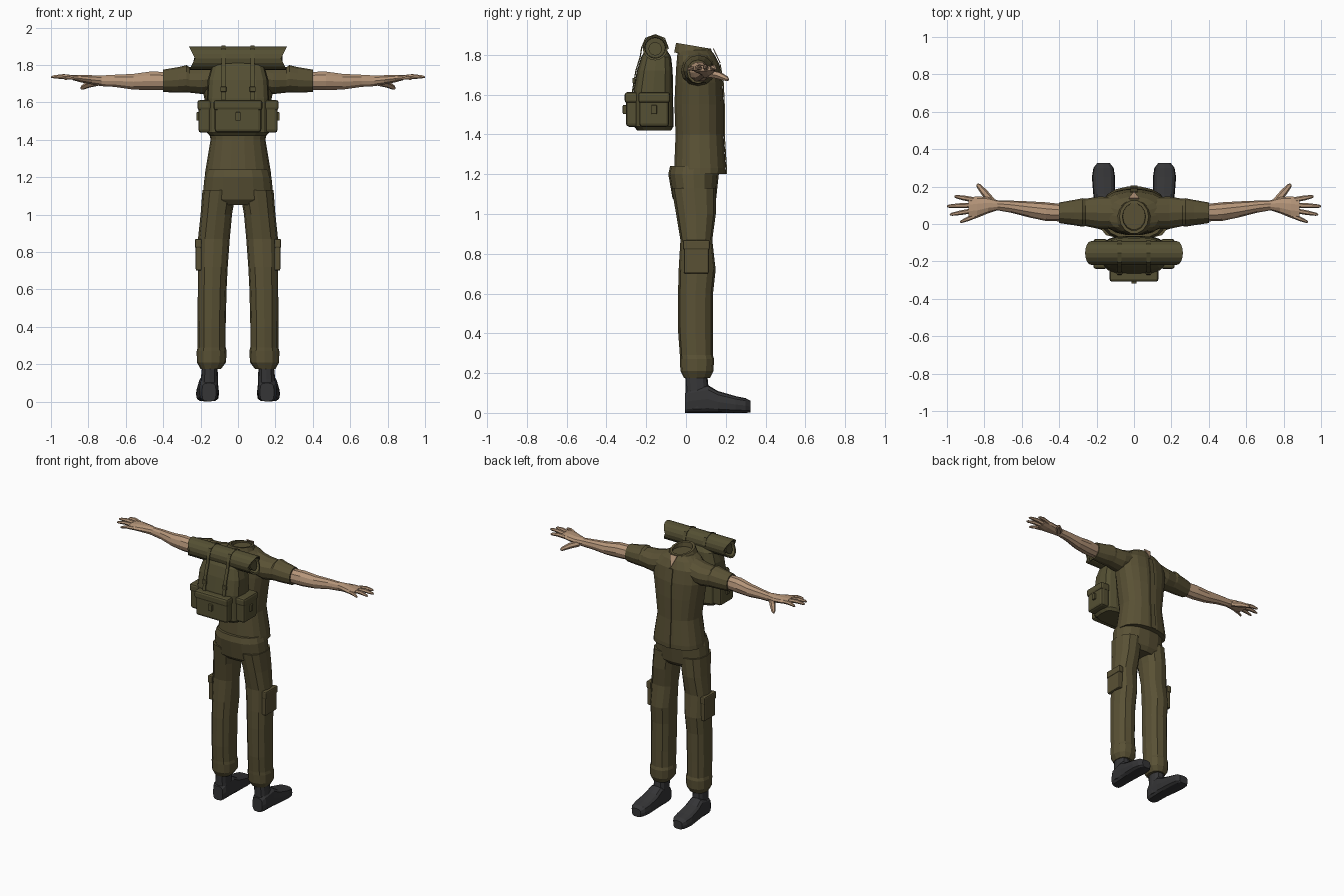
import bpy
import bmesh
from math import sin, cos, pi, copysign
from mathutils import Vector

default_cube = bpy.data.objects.get("Cube")
if default_cube:
    bpy.data.objects.remove(default_cube, do_unlink=True)


def make_material(name, red, green, blue):
    material = bpy.data.materials.new(name)
    material.use_nodes = True
    colour = (red, green, blue, 1)
    material.diffuse_color = colour
    shader = material.node_tree.nodes["Principled BSDF"]
    shader.inputs["Base Color"].default_value = colour
    shader.inputs["Roughness"].default_value = 0.9
    return material


cloth = make_material("olive cloth", .1, .082, .035)
canvas = make_material("olive canvas", .09, .079, .033)
skin = make_material("skin", .46, .3, .19)
leather = make_material("black leather", .035, .035, .037)


def finish(name, bm, material, mirror=False, thickness=0):
    """Turn a bmesh into a flat-shaded object, optionally mirrored and thickened."""
    bmesh.ops.recalc_face_normals(bm, faces=bm.faces)
    mesh = bpy.data.meshes.new(name)
    bm.to_mesh(mesh)
    bm.free()
    mesh.materials.append(material)
    obj = bpy.data.objects.new(name, mesh)
    bpy.context.collection.objects.link(obj)
    if thickness:
        solid = obj.modifiers.new("thickness", "SOLIDIFY")
        solid.thickness = thickness
        solid.offset = 0
    if mirror:
        obj.modifiers.new("other side", "MIRROR")
    return obj


def loft(name, axis, rows, material, sides=14, power=1.0, mirror=False, adjust=None):
    """Skin rounded sections; each row is position, centre a, centre b, radius a, radius b."""
    bm = bmesh.new()
    rings = []
    for t, a, b, radius_a, radius_b in rows:
        ring = []
        for i in range(sides):
            c, s = cos(2 * pi * i / sides), sin(2 * pi * i / sides)
            u = a + radius_a * copysign(abs(c) ** power, c)
            v = b + radius_b * copysign(abs(s) ** power, s)
            point = Vector({"x": (t, u, v), "y": (u, t, v), "z": (u, v, t)}[axis])
            if adjust:
                adjust(point)
            ring.append(bm.verts.new(point))
        rings.append(ring)
    for lower, upper in zip(rings, rings[1:]):
        for i in range(sides):
            j = (i + 1) % sides
            bm.faces.new((lower[i], lower[j], upper[j], upper[i]))
    bm.faces.new(rings[0])
    bm.faces.new(rings[-1])
    return finish(name, bm, material, mirror)


def box(name, centre, size, material, bevel=.01, mirror=False):
    bm = bmesh.new()
    bmesh.ops.create_cube(bm, size=1)
    for vert in bm.verts:
        vert.co = Vector(c + p * s for c, p, s in zip(centre, vert.co, size))
    bmesh.ops.bevel(bm, geom=bm.edges[:], offset=bevel, segments=2,
                    profile=.5, affect="EDGES")
    return finish(name, bm, material, mirror)


def ribbon(name, x, width, path, material, mirror=False):
    """A flat band following a path of (y, z) points."""
    bm = bmesh.new()
    pairs = [[bm.verts.new((x + side * width / 2, y, z)) for side in (-1, 1)]
             for y, z in path]
    for (a, b), (c, d) in zip(pairs, pairs[1:]):
        bm.faces.new((a, b, d, c))
    return finish(name, bm, material, mirror, thickness=.006)


def digit(name, start, end, radius):
    """A tapered finger with a bent middle joint."""
    bm = bmesh.new()
    start, end = Vector(start), Vector(end)
    turn = (end - start).to_track_quat("Z", "Y")
    rings = []
    for t, scale in ((0, 1), (.5, .95), (.9, .65), (1, .3)):
        centre = start.lerp(end, t) + Vector((0, 0, .006 * sin(pi * t)))
        rings.append([bm.verts.new(centre + turn @ Vector(
            (cos(k * pi / 3), sin(k * pi / 3), 0)) * radius * scale) for k in range(6)])
    for lower, upper in zip(rings, rings[1:]):
        for k in range(6):
            j = (k + 1) % 6
            bm.faces.new((lower[k], lower[j], upper[j], upper[k]))
    bm.faces.new(rings[0])
    bm.faces.new(rings[-1])
    return finish(name, bm, skin, mirror=True)


# Boots
loft("boot_foot", "y", [
    (-.005, .155, .05, .038, .05), (.02, .157, .06, .05, .06),
    (.11, .158, .07, .053, .07), (.16, .16, .055, .058, .055),
    (.25, .163, .042, .062, .042), (.3, .163, .037, .054, .037),
    (.325, .163, .031, .034, .029)], leather, 12, .6, True)
loft("boot_shaft", "z", [
    (.02, .157, .058, .05, .06), (.12, .153, .056, .046, .058),
    (.21, .15, .05, .04, .055)], leather, 12, .8, True)

# Trousers
loft("trouser_leg", "z", [
    (.175, .145, .055, .055, .065), (.21, .142, .055, .078, .083),
    (.27, .141, .055, .08, .086), (.29, .141, .052, .075, .083),
    (.4, .141, .048, .075, .087), (.6, .138, .048, .077, .088),
    (.72, .135, .056, .08, .093), (.87, .129, .052, .085, .08),
    (1, .116, .05, .084, .1), (1.13, .1, .04, .09, .112)],
    cloth, 12, .85, True)
loft("trouser_hips", "z", [
    (1.05, 0, .045, .15, .085), (1.08, 0, .042, .191, .11),
    (1.2, 0, .038, .179, .127), (1.24, 0, .04, .165, .12)], cloth, 16, .85)
box("thigh_pocket", (.21, .052, .78), (.032, .125, .16), cloth, .008, True)
box("thigh_pocket_flap", (.212, .052, .845), (.036, .135, .05), cloth, .008, True)

# Shirt
loft("shirt_body", "z", [
    (1.2, 0, .07, .178, .13), (1.23, 0, .07, .175, .131),
    (1.4, 0, .068, .147, .122), (1.55, 0, .065, .168, .125),
    (1.66, 0, .065, .187, .12), (1.75, 0, .06, .185, .11),
    (1.8, 0, .05, .135, .095), (1.825, 0, .04, .085, .085)], cloth, 18, .85)
loft("shirt_sleeve", "x", [
    (.1, .06, 1.735, .085, .08), (.19, .06, 1.718, .086, .074),
    (.26, .062, 1.72, .073, .068), (.275, .062, 1.726, .076, .073),
    (.32, .061, 1.72, .068, .068), (.4, .06, 1.715, .055, .06)],
    cloth, 12, 1, True)
ribbon("shirt_placket", 0, .035, [
    (.202, 1.2), (.203, 1.23), (.192, 1.4), (.192, 1.55),
    (.187, 1.66), (.172, 1.75)], cloth)


# Collar, higher at the nape
def tilt_collar(point):
    point.z -= .17 * (point.y - .04)


loft("shirt_collar", "z", [
    (1.795, 0, .04, .105, .102), (1.845, 0, .038, .078, .09),
    (1.845, 0, .038, .062, .074), (1.8, 0, .04, .058, .068)],
    cloth, 14, adjust=tilt_collar)

# Bare skin in the open neck
bm = bmesh.new()
bm.faces.new([bm.verts.new(p) for p in
              ((-.028, .137, 1.832), (.028, .137, 1.832), (0, .172, 1.758))])
finish("open_neck", bm, skin, thickness=.005)

# Arms and hands
loft("forearm_and_palm", "x", [
    (.38, .06, 1.715, .046, .05), (.47, .066, 1.715, .05, .052),
    (.56, .078, 1.71, .043, .044), (.66, .093, 1.715, .032, .034),
    (.73, .1, 1.715, .027, .03), (.78, .1, 1.72, .043, .026),
    (.84, .09, 1.727, .058, .021), (.885, .086, 1.732, .054, .014)],
    skin, 10, 1, True)
for name, start, end, radius in (
        ("thumb", (.76, .12, 1.705), (.838, .213, 1.675), .02),
        ("index_finger", (.86, .13, 1.73), (.96, .148, 1.73), .014),
        ("middle_finger", (.87, .1, 1.732), (1, .095, 1.735), .014),
        ("ring_finger", (.87, .07, 1.732), (.985, .05, 1.732), .013),
        ("little_finger", (.85, .042, 1.728), (.93, .01, 1.725), .012)):
    digit(name, start, end, radius)

# Backpack
loft("pack_body", "z", [
    (1.42, 0, -.16, .15, .085), (1.44, 0, -.163, .168, .1),
    (1.62, 0, -.165, .167, .1), (1.72, 0, -.157, .162, .09),
    (1.79, 0, -.15, .142, .075), (1.83, 0, -.15, .09, .05)], canvas, 16, .55)
box("pack_rear_pocket", (0, -.265, 1.52), (.25, .075, .165), canvas, .018)
box("pack_rear_flap", (0, -.267, 1.585), (.262, .083, .055), canvas, .014)
box("pack_side_pocket", (.178, -.16, 1.52), (.068, .15, .165), canvas, .016, True)
box("pack_side_flap", (.18, -.16, 1.585), (.075, .16, .055), canvas, .014, True)
box("rear_buckle", (0, -.308, 1.525), (.028, .02, .045), canvas, .004)
box("side_buckle", (.214, -.16, 1.525), (.018, .028, .045), canvas, .004, True)


# Bedroll with slanted hollow ends
def slant_ends(point):
    point.x += copysign((point.z - 1.835) * .5, point.x)


loft("bedroll", "x", [
    (x, -.155, 1.835, r, r) for x, r in (
        (-.17, .05), (-.23, .052), (-.23, .063),
        (.23, .063), (.23, .052), (.17, .05))], canvas, 16, adjust=slant_ends)
loft("bedroll_core", "x", [
    (x, -.155, 1.83, .034, .034) for x in (-.225, .225)],
    canvas, 12, adjust=slant_ends)

# Straps over the bedroll and down the pack
ribbon("pack_strap", .078, .022, [
    (-.088, 1.83), (-.108, 1.883), (-.155, 1.901), (-.203, 1.883),
    (-.223, 1.835), (-.23, 1.79), (-.252, 1.72), (-.27, 1.61)], canvas, True)
box("strap_buckle", (.078, -.262, 1.67), (.032, .014, .028), canvas, .004, True)
